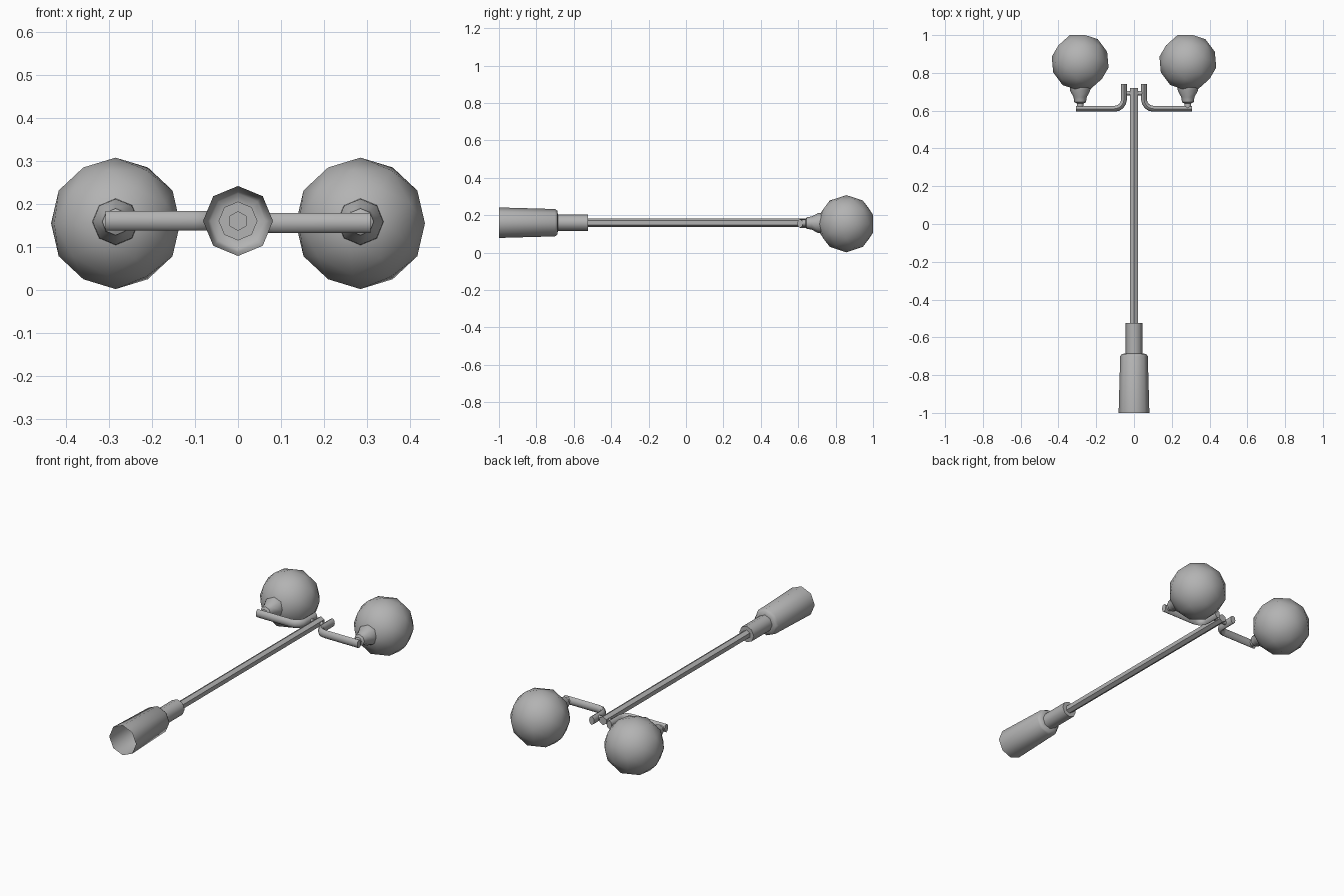
import bpy, bmesh, math
from mathutils import Matrix, Vector

if "Cube" in bpy.data.objects:
    bpy.data.objects.remove(bpy.data.objects["Cube"], do_unlink=True)

AXIS_Z = 0.16
GLOBE_Z = 0.1545

grey = bpy.data.materials.new("lamp_grey")
grey.use_nodes = True
GREY = (0.45, 0.45, 0.45, 1)
grey.diffuse_color = GREY
grey.node_tree.nodes["Principled BSDF"].inputs["Base Color"].default_value = GREY


def finish(name, bm, angle=50):
    mesh = bpy.data.meshes.new(name)
    bm.to_mesh(mesh)
    bm.free()
    mesh.materials.append(grey)
    obj = bpy.data.objects.new(name, mesh)
    bpy.context.collection.objects.link(obj)
    bpy.ops.object.select_all(action="DESELECT")
    obj.select_set(True)
    bpy.context.view_layer.objects.active = obj
    bpy.ops.object.shade_smooth_by_angle(angle=math.radians(angle))
    return obj


def lathe(name, profile, sides, x=0, z=AXIS_Z, cap_start=True):
    """Turn (y, radius) points around an axis along y, one corner pointing up."""
    bm = bmesh.new()
    rings = []
    for y, r in profile:
        turns = [2 * math.pi * i / sides for i in range(sides)]
        rings.append([bm.verts.new((x + r * math.sin(t), y, z + r * math.cos(t))) for t in turns])
    for a, b in zip(rings, rings[1:]):
        for i in range(sides):
            j = (i + 1) % sides
            bm.faces.new((a[i], a[j], b[j], b[i]))
    bm.faces.new(rings[-1])
    if cap_start:
        bm.faces.new(rings[0][::-1])
    bmesh.ops.recalc_face_normals(bm, faces=bm.faces)
    return finish(name, bm)


def globe_rotation():
    """Turn a triangle of the icosahedron towards +y with one of its edges upright."""
    bm = bmesh.new()
    bmesh.ops.create_icosphere(bm, subdivisions=1, radius=1)
    bm.faces.ensure_lookup_table()
    face = bm.faces[0]
    centre = face.calc_center_median()
    edge = face.edges[0]
    to_y = centre.normalized()
    to_x = (centre - (edge.verts[0].co + edge.verts[1].co) / 2).normalized()
    rotation = Matrix((to_x, to_y, to_x.cross(to_y)))
    bm.free()
    return rotation.to_4x4()


def arm(name, side, z):
    """Flattened tube: upright by the pole, rounded elbow, then outwards."""
    bend = 0.05
    path = [Vector((0.053, 0.742))]
    for i in range(5):
        t = math.pi / 2 * i / 4
        path.append(Vector((0.103 - bend * math.cos(t), 0.66 - bend * math.sin(t))))
    path.append(Vector((0.308, 0.61)))
    bm = bmesh.new()
    rings = []
    sides = 8
    for i, p in enumerate(path):
        d = (path[min(i + 1, len(path) - 1)] - path[max(i - 1, 0)]).normalized()
        ring = []
        for k in range(sides):
            t = 2 * math.pi * k / sides
            q = p + Vector((-d.y, d.x)) * 0.0155 * math.sin(t)
            ring.append(bm.verts.new((side * q.x, q.y, z + 0.023 * math.cos(t))))
        rings.append(ring)
    for a, b in zip(rings, rings[1:]):
        for k in range(sides):
            j = (k + 1) % sides
            bm.faces.new((a[k], a[j], b[j], b[k]))
    bm.faces.new(rings[0])
    bm.faces.new(rings[-1])
    bmesh.ops.recalc_face_normals(bm, faces=bm.faces)
    finish(name, bm)


# Hollow base with its narrower collar, open at the foot
lathe("base", [(-1, 0.0815), (-0.7, 0.073), (-0.688, 0.064), (-0.685, 0.044),
               (-0.525, 0.044)], 8, cap_start=False)

# Long pole
lathe("pole", [(-0.53, 0.023), (0.72, 0.023)], 6)

turn = globe_rotation()
for label, side in (("left", 1), ("right", -1)):
    arm(label + "_arm", side, 0.158 - side * 0.0025)

    # Short pin joining the arm to the pole
    bm = bmesh.new()
    place = Matrix.Translation((side * 0.03, 0.693, 0.158)) @ Matrix.Rotation(math.pi / 2, 4, "Y")
    bmesh.ops.create_cone(bm, cap_ends=True, segments=8, radius1=0.012, radius2=0.012,
                          depth=0.04, matrix=place)
    finish(label + "_pin", bm)

    # Flared holder under the globe
    lathe(label + "_holder", [(0.61, 0.018), (0.638, 0.018), (0.645, 0.031),
                              (0.672, 0.035), (0.705, 0.053), (0.73, 0.055)],
          8, side * 0.285, 0.158)

    # Faceted globe
    bm = bmesh.new()
    place = Matrix.Translation((side * 0.285, 0.857, GLOBE_Z)) @ turn
    bmesh.ops.create_icosphere(bm, subdivisions=2, radius=0.153, matrix=place)
    finish(label + "_globe", bm)
